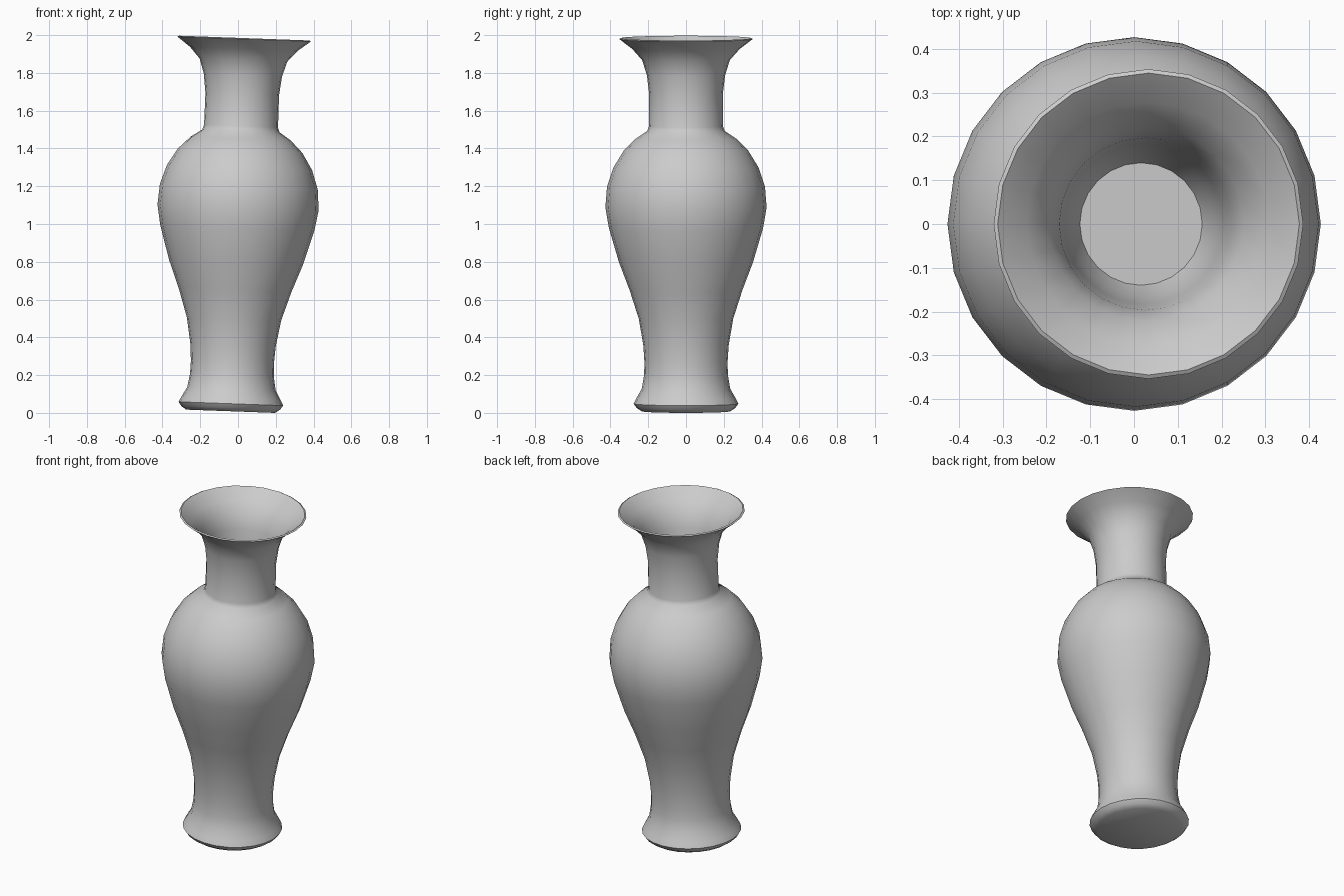
import bpy, bmesh, math
from mathutils import Matrix, Vector

cube = bpy.data.objects.get("Cube")
if cube:
    bpy.data.objects.remove(cube, do_unlink=True)

SIDES = 24
TILT = math.radians(2.1)

# Profile as (radius, height): foot, body, shoulder, neck, flared lip
outer = [(0, 0.01), (0.235, 0.01), (0.262, 0.028), (0.277, 0.05), (0.262, 0.08), (0.234, 0.13),
         (0.222, 0.2), (0.22, 0.27), (0.226, 0.36), (0.25, 0.5), (0.298, 0.65),
         (0.355, 0.8), (0.408, 0.98), (0.427, 1.09), (0.418, 1.2), (0.385, 1.3),
         (0.33, 1.39), (0.265, 1.455), (0.205, 1.495), (0.196, 1.52), (0.195, 1.69),
         (0.207, 1.79), (0.232, 1.87), (0.285, 1.93), (0.354, 1.982)]
# Inside of the neck, down to its shallow floor
inner = [(0.345, 1.987), (0.278, 1.935), (0.222, 1.87), (0.197, 1.79), (0.183, 1.69),
         (0.165, 1.58), (0.14, 1.52), (0, 1.52)]

# Turn the profile round the vertical axis
bm = bmesh.new()
verts = [bm.verts.new((r, 0, z)) for r, z in outer + inner]
edges = [bm.edges.new(pair) for pair in zip(verts, verts[1:])]
bmesh.ops.spin(bm, geom=verts + edges, cent=(0, 0, 0), axis=(0, 0, 1),
               angle=math.tau, steps=SIDES, use_merge=False)
bmesh.ops.remove_doubles(bm, verts=bm.verts, dist=0.0005)
bmesh.ops.recalc_face_normals(bm, faces=bm.faces)

# The vase leans slightly to its left
lean = Matrix.Translation(Vector((-0.0396, 0, 0))) @ Matrix.Rotation(TILT, 4, "Y")
bmesh.ops.transform(bm, matrix=lean, verts=bm.verts)
low = min(v.co.z for v in bm.verts)
bmesh.ops.translate(bm, vec=(0, 0, -low), verts=bm.verts)

mesh = bpy.data.meshes.new("vase")
bm.to_mesh(mesh)
bm.free()
vase = bpy.data.objects.new("vase", mesh)
bpy.context.collection.objects.link(vase)

# Plain grey glaze
grey = bpy.data.materials.new("grey")
grey.use_nodes = True
colour = (0.6, 0.6, 0.6, 1)
grey.diffuse_color = colour
grey.node_tree.nodes["Principled BSDF"].inputs["Base Color"].default_value = colour
mesh.materials.append(grey)

bpy.ops.object.select_all(action="DESELECT")
vase.select_set(True)
bpy.context.view_layer.objects.active = vase
bpy.ops.object.shade_smooth_by_angle(angle=math.radians(42))
